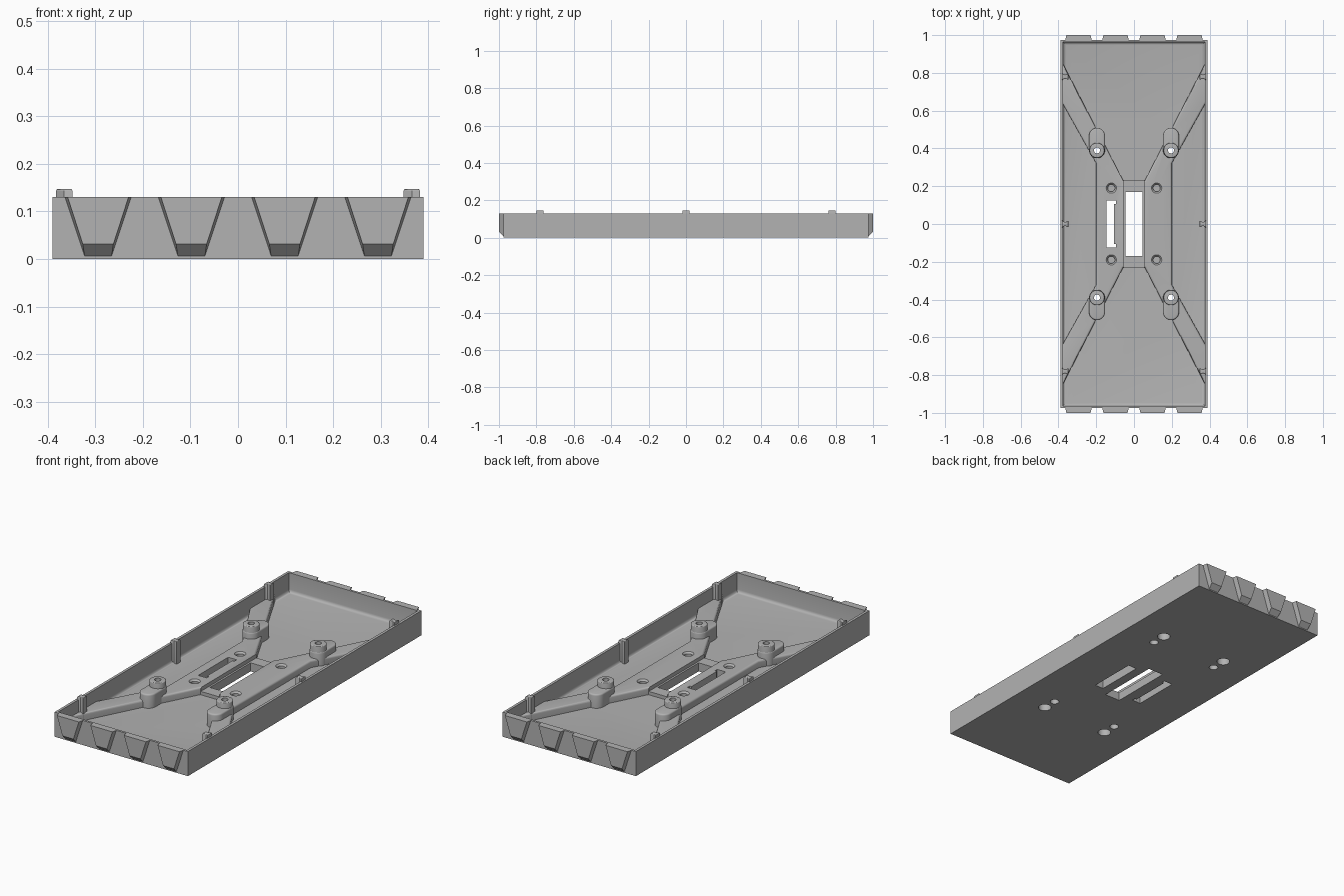
import bpy
import bmesh
import math

cube = bpy.data.objects.get("Cube")
if cube:
    bpy.data.objects.remove(cube, do_unlink=True)

grey = bpy.data.materials.new("plain_grey")
grey.use_nodes = True
COLOUR = (0.45, 0.45, 0.45, 1)
grey.diffuse_color = COLOUR
grey.node_tree.nodes["Principled BSDF"].inputs["Base Color"].default_value = COLOUR

FLOOR, PLATEAU, RIM = 0.027, 0.065, 0.13
W, L = 0.39, 0.975
SIDES = (-1, 1)
QUADS = [(sx, sy) for sx in SIDES for sy in SIDES]


def prism(name, outline, z0, z1, top=None, bevel=0.0, bevel_at=None, segments=3):
    """Extrude an outline (optionally to another outline), rounding one end."""
    bm = bmesh.new()
    low = [bm.verts.new((x, y, z0)) for x, y in outline]
    high = [bm.verts.new((x, y, z1)) for x, y in (top or outline)]
    n = len(low)
    bm.faces.new(low[::-1])
    bm.faces.new(high)
    for i in range(n):
        j = (i + 1) % n
        bm.faces.new((low[i], low[j], high[j], high[i]))
    bmesh.ops.recalc_face_normals(bm, faces=bm.faces)
    if bevel:
        edges = [e for e in bm.edges if all(abs(v.co.z - bevel_at) < 1e-5 for v in e.verts)]
        bmesh.ops.bevel(bm, geom=edges, offset=bevel, segments=segments,
                        profile=0.5, affect='EDGES')
    mesh = bpy.data.meshes.new(name)
    bm.to_mesh(mesh)
    bm.free()
    mesh.materials.append(grey)
    obj = bpy.data.objects.new(name, mesh)
    bpy.context.collection.objects.link(obj)
    return obj


def rect(x0, x1, y0, y1):
    return [(x0, y0), (x1, y0), (x1, y1), (x0, y1)]


def circle(cx, cy, r, n=32):
    return [(cx + r * math.cos(2 * math.pi * i / n),
             cy + r * math.sin(2 * math.pi * i / n)) for i in range(n)]


def stadium(cx, y0, y1, r, n=14):
    """Slot outline running along y."""
    arc = [math.pi * i / n for i in range(n + 1)]
    return ([(cx + r * math.cos(a), y1 + r * math.sin(a)) for a in arc]
            + [(cx - r * math.cos(a), y0 - r * math.sin(a)) for a in arc])


def cut(obj, cutters):
    """Subtract each cutter and bake the result."""
    for c in cutters:
        mod = obj.modifiers.new("cut", 'BOOLEAN')
        mod.operation, mod.solver, mod.object = 'DIFFERENCE', 'EXACT', c
    bpy.context.view_layer.update()
    graph = bpy.context.evaluated_depsgraph_get()
    mesh = bpy.data.meshes.new_from_object(obj.evaluated_get(graph))
    obj.modifiers.clear()
    obj.data = mesh


# Cutters: centre window, side slots, bolt wells
window = prism("window_cutter", rect(-0.045, 0.045, -0.17, 0.17), -0.1, 0.2)
channel = prism("channel_cutter", rect(-0.055, 0.055, -0.3, 0.3), 0.045, 0.2)
notched = [(-0.145, -0.125), (-0.095, -0.125), (-0.095, -0.105), (-0.106, -0.105),
           (-0.106, 0.105), (-0.095, 0.105), (-0.095, 0.125), (-0.145, 0.125)]
open_slot = prism("open_slot_cutter", notched, -0.1, 0.2)
blind_slot = prism("blind_slot_cutter", rect(0.095, 0.145, -0.13, 0.13), -0.1, 0.05)
centre_cuts = [window, open_slot, blind_slot]
wells = []
for sx, sy in QUADS:
    x, y = 0.12 * sx, 0.19 * sy
    wells.append(prism("well_cutter", circle(x, y, 0.019), 0.035, 0.2))
    wells.append(prism("well_rim_cutter", circle(x, y, 0.018), 0.055, 0.067,
                       top=circle(x, y, 0.029)))

# Screw holes and keyhole pockets through the four mounts
mount_cuts = {}
for sx, sy in QUADS:
    x = 0.196 * sx
    mount_cuts[sx, sy] = [
        prism("screw_cutter", circle(x, 0.39 * sy, 0.016), -0.1, 0.2),
        prism("counterbore_cutter", circle(x, 0.39 * sy, 0.022), -0.1, 0.09),
        prism("pocket_cutter", circle(x, 0.467 * sy, 0.032), -0.1, 0.075)]
all_mount_cuts = [c for group in mount_cuts.values() for c in group]

# Tray with rounded inner floor edge
tray = prism("tray", rect(-W, W, -L, L), 0, RIM)
cavity = prism("cavity_cutter", rect(-W + 0.014, W - 0.014, -L + 0.012, L - 0.012),
               FLOOR, 0.2, bevel=0.016, bevel_at=FLOOR, segments=4)
cut(tray, [cavity] + centre_cuts + all_mount_cuts)

# Raised cross-shaped plate
quarter = [(0.2, 0.32), (0.382, 0.645), (0.382, 0.86), (0.058, 0.232)]
cross = (quarter + [(-x, y) for x, y in quarter[::-1]]
         + [(-x, -y) for x, y in quarter] + [(x, -y) for x, y in quarter[::-1]])
plate = prism("cross_plate", cross, FLOOR - 0.005, PLATEAU, bevel=0.01, bevel_at=PLATEAU)
cut(plate, centre_cuts + [channel] + wells + all_mount_cuts)

# Mounts: low rounded pad with a taller screw boss
smooth = [tray, plate]
for (sx, sy), cutters in mount_cuts.items():
    x = 0.196 * sx
    y0, y1 = sorted((0.39 * sy, 0.467 * sy))
    pad = prism("mount_pad", stadium(x, y0, y1, 0.042), FLOOR - 0.005, 0.1,
                bevel=0.008, bevel_at=0.1)
    boss = prism("screw_boss", circle(x, 0.39 * sy, 0.04), FLOOR - 0.005, RIM,
                 bevel=0.004, bevel_at=RIM)
    for part in (pad, boss):
        cut(part, cutters)
        smooth.append(part)

# Locating posts along the side walls
for sx in SIDES:
    for y in (-0.78, 0, 0.78):
        post = [(0.382, -0.019), (0.382, 0.019), (0.366, 0.01), (0.348, 0.016),
                (0.348, -0.016), (0.366, -0.01)]
        smooth.append(prism("wall_post", [(sx * px, y + py) for px, py in post],
                            FLOOR - 0.005, 0.147, bevel=0.004, bevel_at=0.147))


# Tapered grip panels on both ends
def end_panel(cx, sy):
    y_in, y_out = sy * (L - 0.002), sy
    back = [(-0.07, RIM), (0.07, RIM), (0.028, 0.004), (-0.028, 0.004)]
    face = [(-0.064, RIM), (0.064, RIM), (0.032, 0.031), (-0.032, 0.031)]
    panel = prism("end_panel", back, 0, 1, top=face)
    for v in panel.data.vertices:
        px, pz, t = v.co
        v.co = (cx + px, y_in + (y_out - y_in) * t, pz)
    bm = bmesh.new()
    bm.from_mesh(panel.data)
    bmesh.ops.recalc_face_normals(bm, faces=bm.faces)
    bm.to_mesh(panel.data)
    bm.free()


for sy in SIDES:
    for cx in (-0.294, -0.098, 0.098, 0.294):
        end_panel(cx, sy)

# Remove the spent cutters
for obj in list(bpy.context.collection.objects):
    if obj.name.split(".")[0].endswith("_cutter"):
        bpy.data.objects.remove(obj, do_unlink=True)

# Smooth the rounded parts, keeping hard edges
bpy.ops.object.select_all(action='DESELECT')
for obj in smooth:
    obj.select_set(True)
bpy.context.view_layer.objects.active = tray
bpy.ops.object.shade_smooth_by_angle(angle=math.radians(35))
